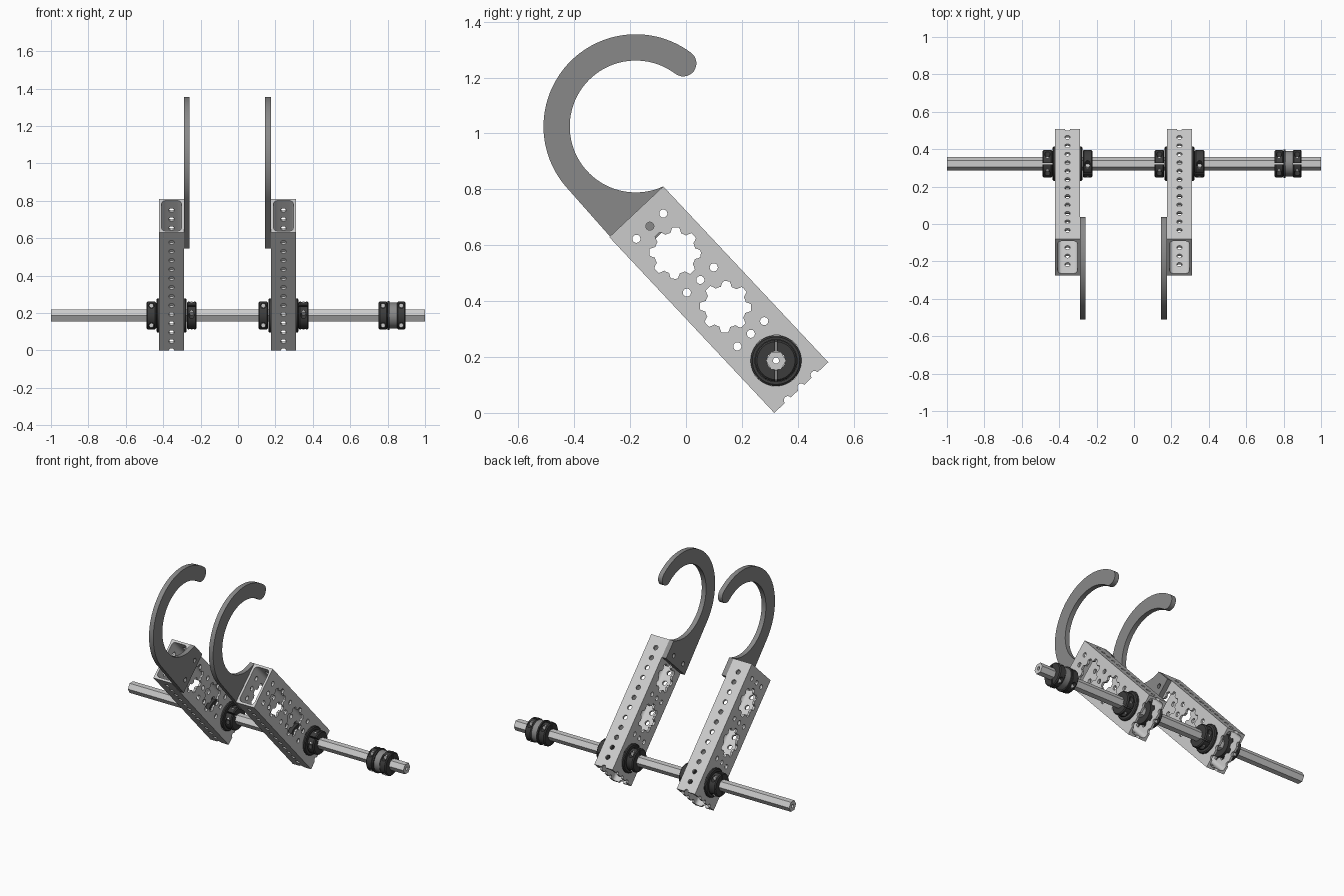
import bpy, bmesh
from math import sin, cos, pi, radians, atan2
from mathutils import Vector, Matrix

if "Cube" in bpy.data.objects:
    bpy.data.objects.remove(bpy.data.objects["Cube"])

# Shared frame: channel axis runs up and forward from its bottom centre
B = Vector((0, 0.4125, 0.0906))
S = Vector((0, -0.684, 0.729)).normalized()
T = Vector((0, 0.729, 0.684)).normalized()
X = Vector((1, 0, 0))
L, W, D, WALL, PITCH = 0.863, 0.265, 0.133, 0.014, 0.066
AXLE = B + S * 2 * PITCH


def material(name, v):
    m = bpy.data.materials.new(name)
    m.diffuse_color = (v, v, v, 1)
    m.use_nodes = True
    m.node_tree.nodes["Principled BSDF"].inputs["Base Color"].default_value = m.diffuse_color
    return m


DARK, MID = material("dark_metal", 0.045), material("grey_plate", 0.25)


def finish(bm, name, mat=None):
    bmesh.ops.recalc_face_normals(bm, faces=bm.faces)
    me = bpy.data.meshes.new(name)
    bm.to_mesh(me)
    bm.free()
    ob = bpy.data.objects.new(name, me)
    bpy.context.collection.objects.link(ob)
    if mat:
        me.materials.append(mat)
    return ob


def add_prism(bm, pts, o, u, v, w, a, b):
    """Extrude polygon (u, v) from a to b along w."""
    lo, hi = [[bm.verts.new(o + u * p + v * q + w * h) for p, q in pts] for h in (a, b)]
    bm.faces.new(lo)
    bm.faces.new(hi)
    for i in range(len(pts)):
        j = (i + 1) % len(pts)
        bm.faces.new((lo[i], lo[j], hi[j], hi[i]))


def circle(p, q, r, n=20):
    return [(p + r * cos(2 * pi * i / n), q + r * sin(2 * pi * i / n)) for i in range(n)]


def rect(p0, p1, q0, q1):
    return [(p0, q0), (p1, q0), (p1, q1), (p0, q1)]


def rounded(hw, hh, r, n=5):
    pts = []
    for k, (sx, sy) in enumerate(((1, 1), (-1, 1), (-1, -1), (1, -1))):
        for i in range(n + 1):
            a = (k + i / n) * pi / 2
            pts.append((sx * (hw - r) + r * cos(a), sy * (hh - r) + r * sin(a)))
    return pts


def flower(p, q, n=96):
    pts = []
    for i in range(n):
        a = 2 * pi * i / n
        r = 0.083 + 0.009 * max(-1, min(1, 2.5 * cos(8 * a)))
        pts.append((p + r * cos(a), q + r * sin(a)))
    return pts


def lathe(name, profile, mat=None, n=48):
    """Closed (x, r) profile turned about the axle."""
    bm = bmesh.new()
    rings = [[bm.verts.new(AXLE + Vector((x, r * cos(2 * pi * i / n), r * sin(2 * pi * i / n))))
              for x, r in profile] for i in range(n)]
    for i in range(n):
        a, b = rings[i], rings[(i + 1) % n]
        for j in range(len(profile)):
            k = (j + 1) % len(profile)
            bm.faces.new((a[j], a[k], b[k], b[j]))
    return finish(bm, name, mat)


def cut(ob, *cutters):
    for c in cutters:
        c.hide_render = True
        m = ob.modifiers.new("cut", 'BOOLEAN')
        m.operation, m.solver, m.object = 'DIFFERENCE', 'EXACT', c
    bpy.context.view_layer.update()
    me = bpy.data.meshes.new_from_object(ob.evaluated_get(bpy.context.evaluated_depsgraph_get()))
    ob.modifiers.clear()
    ob.data = me
    for c in cutters:
        bpy.data.objects.remove(c)


def channel(name, cx):
    o = B + X * cx
    bm = bmesh.new()
    add_prism(bm, rect(-D / 2, D / 2, -W / 2, W / 2), o, X, T, S, 0, L)
    ob = finish(bm, name)
    # hollow interior
    bm = bmesh.new()
    add_prism(bm, rounded(D / 2 - WALL, W / 2 - WALL, 0.022), o, X, T, S, -0.1, L + 0.1)
    hollow = finish(bm, "hollow_cutter")
    # large openings and rows of three on the wide sides
    bm = bmesh.new()
    for k in (2, 6, 10):
        add_prism(bm, flower(k * PITCH, 0), o, S, T, X, -0.2, 0.2)
    for k in (0, 4, 8, 12):
        for t in (-PITCH, 0, PITCH):
            add_prism(bm, circle(k * PITCH, t, 0.0145), o, S, T, X, -0.2, 0.2)
    wide = finish(bm, "wide_cutter")
    # single row on the narrow sides
    bm = bmesh.new()
    for k in range(13):
        add_prism(bm, circle(k * PITCH, 0, 0.0145), o, S, X, T, -0.3, 0.3)
    cut(ob, hollow, wide, finish(bm, "narrow_cutter"))


def hook(name, x0, x1):
    c = Vector((0, -0.18, 1.025))
    ro, ri = 0.33, 0.236
    rm, rt = (ro + ri) / 2, (ro - ri) / 2
    end = radians(53)
    Y, Z = Vector((0, 1, 0)), Vector((0, 0, 1))
    top, low = B + S * L, B + S * (L - 0.117)
    corner = top + T * W / 2
    a0 = atan2(-T.z, -T.y) + 2 * pi
    a1 = atan2(corner.z - c.z, corner.y - c.y) + 2 * pi

    def arc(r, a, b, n, p=0, q=0):
        return [(p + r * cos(a + (b - a) * i / n), q + r * sin(a + (b - a) * i / n)) for i in range(n + 1)]
    pts = arc(ro, a0, end, 48)
    pts += arc(rt, end, end - pi, 14, rm * cos(end), rm * sin(end))[1:-1]
    pts += arc(ri, end, a1, 56)
    for s in (1, -1):
        d = low + T * s * W / 2 - c
        pts.append((d.y, d.z))
    bm = bmesh.new()
    add_prism(bm, pts, c, Y, Z, X, x0, x1)
    ob = finish(bm, name, MID)
    # mounting holes
    bm = bmesh.new()
    for t in (-PITCH, PITCH):
        add_prism(bm, circle(12 * PITCH, t, 0.0145), B, S, T, X, x0 - 0.1, x1 + 0.1)
    cut(ob, finish(bm, "mount_cutter"))


def collar(name, x0, x1, tilt=0):
    e, r = 0.006, 0.074
    ob = lathe(name, [(x0, 0.033), (x0, r - e), (x0 + e, r), (x1 - e, r), (x1, r - e), (x1, 0.033)], DARK)
    R = Matrix.Rotation(radians(tilt), 3, 'X')
    u, v = R @ Vector((0, 1, 0)), R @ Vector((0, 0, 1))
    o = AXLE + X * (x0 + x1) / 2
    slit, bore, screws = bmesh.new(), bmesh.new(), bmesh.new()
    for s in (-1, 1):
        add_prism(slit, rect(-0.004, 0.004, *sorted((s * 0.025, s * 0.1))), o, u, v, X, -0.1, 0.1)
        for side in (-1, 1):
            add_prism(bore, circle(0, s * 0.053, 0.0145), o, X, v, u, side * 0.022, side * 0.1)
            add_prism(screws, circle(0, s * 0.053, 0.012), o, X, v, u, side * 0.015, side * 0.04)
    cut(ob, finish(slit, "slit_cutter"), finish(bore, "bore_cutter"))
    finish(screws, name + "_screws")


def bearing(name, face, s):
    """Flanged bearing seated in a channel side; s is the outward direction."""
    lathe(name, [(face + s * x, r) for x, r in (
        (0.014, 0.033), (0.014, 0.085), (0.009, 0.091), (0, 0.091),
        (0, 0.074), (-0.03, 0.074), (-0.03, 0.033))], DARK)


# Hexagonal axle with a bore
bm = bmesh.new()
add_prism(bm, circle(0, 0, 0.036, 6), AXLE, Vector((0, 1, 0)), Vector((0, 0, 1)), X, -1, 1)
axle = finish(bm, "axle")
bm = bmesh.new()
add_prism(bm, circle(0, 0, 0.011), AXLE, Vector((0, 1, 0)), Vector((0, 0, 1)), X, -1.1, 1.1)
cut(axle, finish(bm, "axle_cutter"))

# Two arms, hooks on their facing sides
for label, cx, inward in (("left", -0.3555, 1), ("right", 0.243, -1)):
    channel(label + "_channel", cx)
    f = cx + inward * D / 2
    hook(label + "_hook", *sorted((f, f + inward * 0.031)))
    for s in (-1, 1):
        face = cx + s * D / 2
        side = "inner" if s == inward else "outer"
        bearing(f"{label}_{side}_bearing", face, s)
        collar(f"{label}_{side}_collar", *sorted((face + s * 0.015, face + s * 0.067)), 0 if s < 0 else 45)

# Outboard collar pair with a bearing between
collar("end_collar_a", 0.752, 0.799)
collar("end_collar_b", 0.849, 0.896)
lathe("end_bearing", [(0.809, 0.033), (0.809, 0.069), (0.849, 0.069), (0.849, 0.033)], MID)
lathe("end_bearing_flange", [(0.8, 0.033), (0.8, 0.077), (0.809, 0.077), (0.809, 0.033)], DARK)

# Smooth round walls, crisp edges
for ob in bpy.data.objects:
    ob.data.shade_smooth()
    ob.data.set_sharp_from_angle(angle=radians(30))
